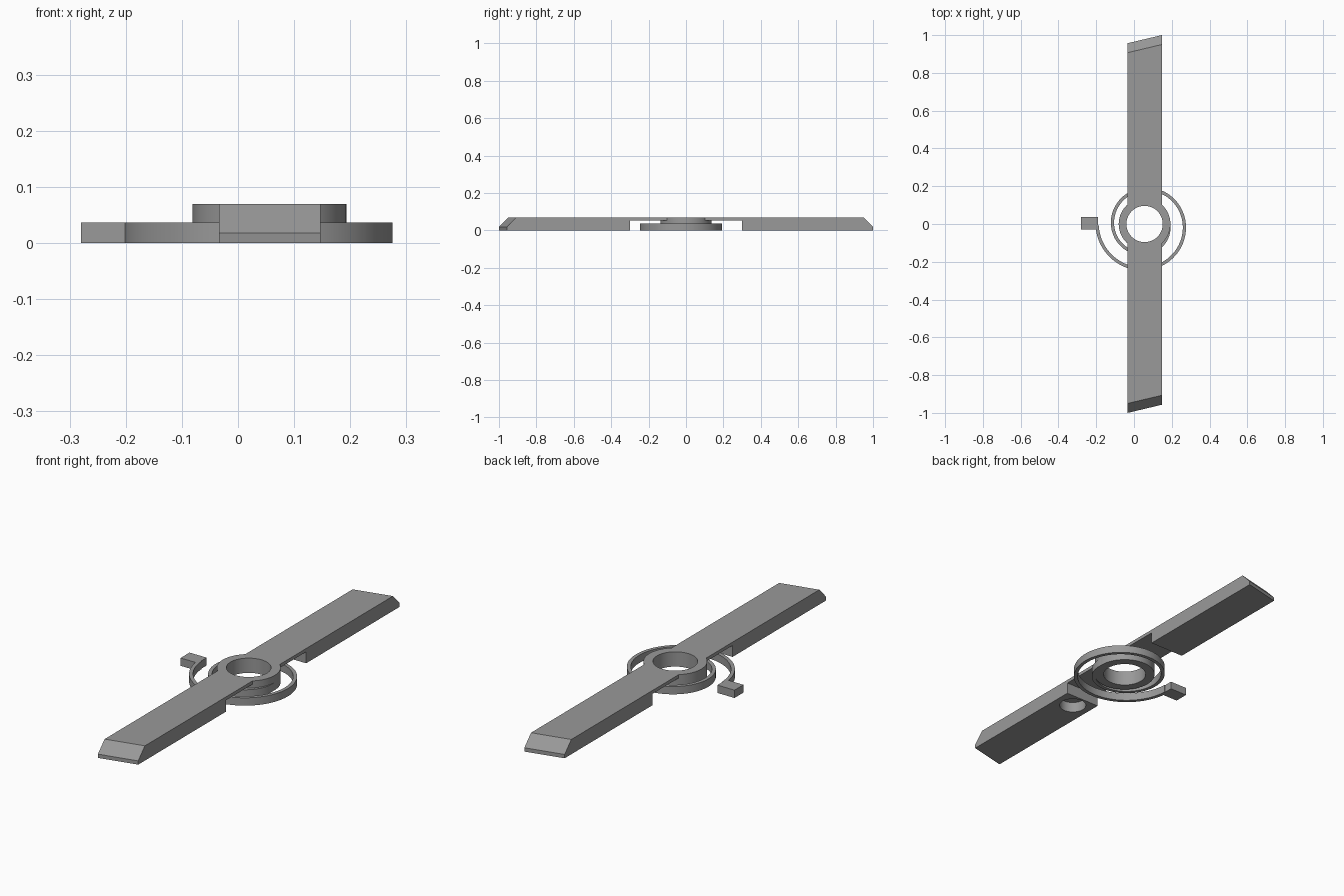
import bpy, bmesh
from math import cos, sin, radians

cube = bpy.data.objects.get("Cube")
if cube:
    bpy.data.objects.remove(cube)

grey = bpy.data.materials.new("plain grey")
grey.use_nodes = True
colour = (0.32, 0.32, 0.32, 1)
grey.diffuse_color = colour
grey.node_tree.nodes["Principled BSDF"].inputs["Base Color"].default_value = colour

HUB_X = 0.056
TOP = 0.07
SPRING_TOP = 0.037


def finish(name, bm):
    """Turn a bmesh into a grey object with outward normals."""
    bmesh.ops.recalc_face_normals(bm, faces=bm.faces)
    mesh = bpy.data.meshes.new(name)
    bm.to_mesh(mesh)
    bm.free()
    mesh.materials.append(grey)
    obj = bpy.data.objects.new(name, mesh)
    bpy.context.collection.objects.link(obj)
    return obj


def skin(name, rings):
    """Join matching closed sections into a capped solid."""
    bm = bmesh.new()
    loops = [[bm.verts.new(p) for p in ring] for ring in rings]
    n = len(loops[0])
    for a, b in zip(loops, loops[1:]):
        for i in range(n):
            j = (i + 1) % n
            bm.faces.new((a[i], a[j], b[j], b[i]))
    bm.faces.new(loops[0])
    bm.faces.new(loops[-1][::-1])
    return finish(name, bm)


def cylinder(name, x, y, r, z0, z1):
    ring = [radians(360 * i / 72) for i in range(72)]
    return skin(name, [[(x + r * cos(a), y + r * sin(a), z) for a in ring]
                       for z in (z0, z1)])


def combine(target, other, operation):
    """Apply a boolean and discard the helper."""
    other.hide_render = True
    mod = target.modifiers.new(operation.lower(), 'BOOLEAN')
    mod.operation = operation
    mod.solver = 'EXACT'
    mod.object = other
    bpy.context.view_layer.objects.active = target
    bpy.ops.object.modifier_apply(modifier=mod.name)
    bpy.data.objects.remove(other)


def smooth(obj):
    bpy.ops.object.select_all(action='DESELECT')
    obj.select_set(True)
    bpy.context.view_layer.objects.active = obj
    bpy.ops.object.shade_smooth_by_angle(angle=radians(30))


# Long bar: slanted chamfered tips, thin bridge in the middle
def bar_profile(x, back, front):
    def half(tip, s):
        return [(s * 0.3, 0.054), (s * 0.3, 0), (s * tip, 0),
                (s * tip, 0.018), (s * (tip - 0.05), TOP)]
    return [(x, y, z) for y, z in half(back, 1) + half(front, -1)[::-1]]


bar = skin("bar_and_hub", [bar_profile(-0.034, 0.957, 1.0),
                           bar_profile(0.147, 1.0, 0.957)])

# Hub with its bore, and the blind pocket under the front arm
combine(bar, cylinder("hub", HUB_X, 0, 0.137, 0, TOP), 'UNION')
combine(bar, cylinder("bore", HUB_X, 0, 0.096, -0.1, 0.2), 'DIFFERENCE')
combine(bar, cylinder("pocket", HUB_X, -0.37, 0.06, -0.1, 0.05), 'DIFFERENCE')
smooth(bar)

# Spiral spring winding inwards to the hub
sections = []
STEPS = 144
for i in range(STEPS + 1):
    t = i / STEPS
    a = radians(180 + 540 * t)
    outer = 0.26 - 0.123 * t
    sections.append([(HUB_X + r * cos(a), -0.006 + r * sin(a), z)
                     for r, z in ((outer, 0), (outer, SPRING_TOP),
                                  (outer - 0.017, SPRING_TOP), (outer - 0.017, 0))])
smooth(skin("spiral_spring", sections))

# Square block anchoring the outer end of the spring
skin("spring_anchor", [[(x, -0.03, 0), (x, 0.037, 0),
                        (x, 0.037, SPRING_TOP), (x, -0.03, SPRING_TOP)]
                       for x in (-0.28, -0.19)])
